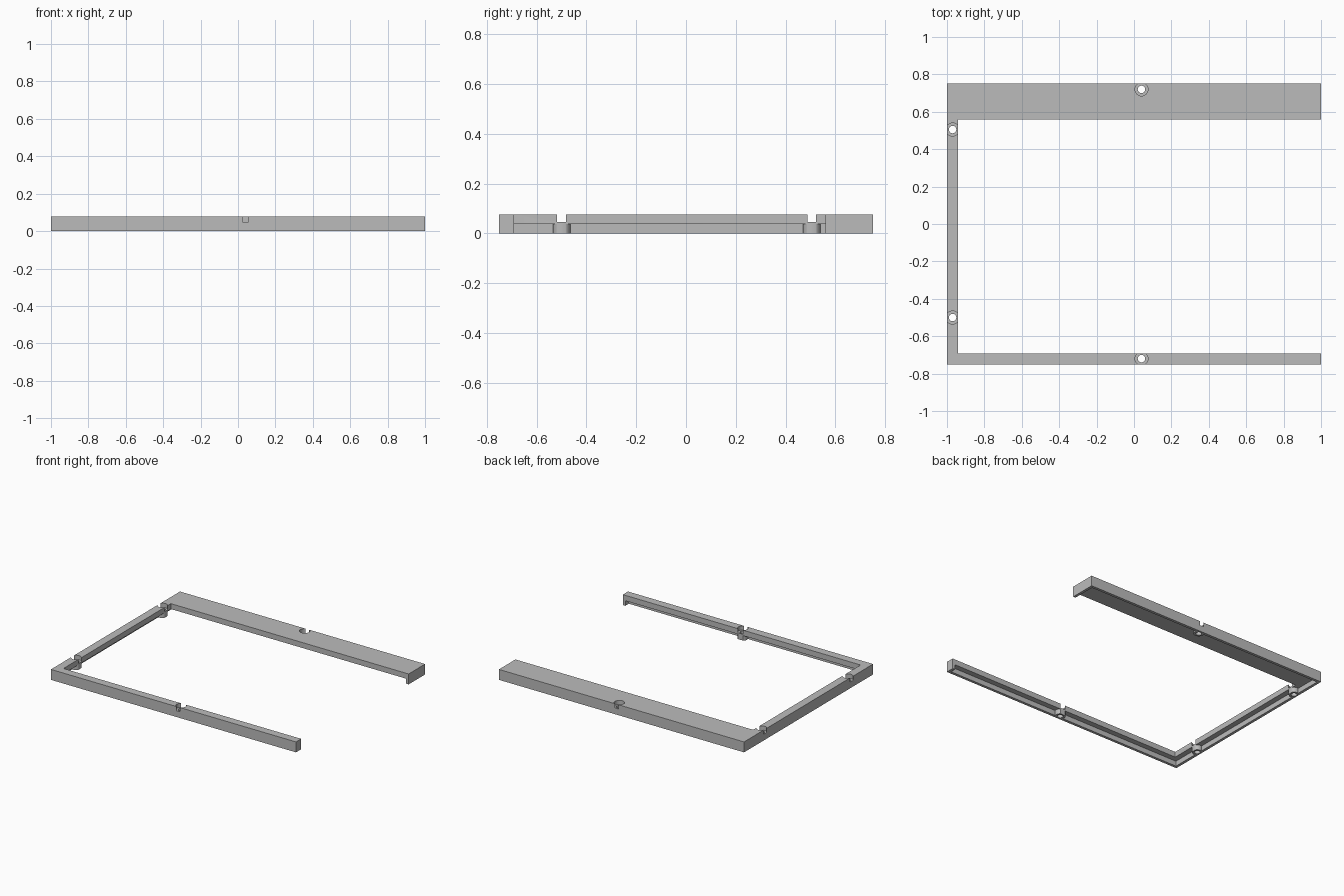
import bpy
import bmesh
from mathutils import Matrix

cube = bpy.data.objects.get("Cube")
if cube:
    bpy.data.objects.remove(cube, do_unlink=True)

HEIGHT, LEDGE, SEAT = 0.077, 0.037, 0.046   # total, rabbet ceiling, screw seat
WALL, RAIL = 0.02, 0.06                     # outer wall, narrow rail width
HALF_X, HALF_Y, WIDE_INNER = 1.0, 0.752, 0.56
BORE, HOLE = 0.035, 0.02                    # screw head and shank radii
SCREWS = [(0.04, 0.72), (0.04, -0.72), (-0.97, 0.505), (-0.97, -0.5)]

grey = bpy.data.materials.new("plain grey")
grey.use_nodes = True
grey.diffuse_color = (0.5, 0.5, 0.5, 1)
grey.node_tree.nodes["Principled BSDF"].inputs["Base Color"].default_value = (0.5, 0.5, 0.5, 1)


def add_object(name, bm):
    bmesh.ops.recalc_face_normals(bm, faces=bm.faces)
    mesh = bpy.data.meshes.new(name)
    bm.to_mesh(mesh)
    bm.free()
    mesh.materials.append(grey)
    obj = bpy.data.objects.new(name, mesh)
    bpy.context.collection.objects.link(obj)
    return obj


def prism(name, outline, low, high):
    bm = bmesh.new()
    face = bm.faces.new([bm.verts.new((x, y, low)) for x, y in outline])
    top = bmesh.ops.extrude_face_region(bm, geom=[face])["geom"]
    moved = [v for v in top if isinstance(v, bmesh.types.BMVert)]
    bmesh.ops.translate(bm, verts=moved, vec=(0, 0, high - low))
    return add_object(name, bm)


def pins(name, radius, low, high):
    bm = bmesh.new()
    for x, y in SCREWS:
        bmesh.ops.create_cone(bm, cap_ends=True, segments=32, radius1=radius, radius2=radius,
                              depth=high - low, matrix=Matrix.Translation((x, y, (low + high) / 2)))
    return add_object(name, bm)


def cut(target, cutter):
    mod = target.modifiers.new("cut", "BOOLEAN")
    mod.operation, mod.solver, mod.object = "DIFFERENCE", "EXACT", cutter
    bpy.context.view_layer.objects.active = target
    bpy.ops.object.modifier_apply(modifier=mod.name)
    bpy.data.objects.remove(cutter, do_unlink=True)


# Three-sided frame with one wide rail at the back
inner_x, inner_y = -HALF_X + RAIL, -HALF_Y + RAIL
frame = prism("three_sided_frame", [
    (-HALF_X, -HALF_Y), (HALF_X, -HALF_Y), (HALF_X, inner_y), (inner_x, inner_y),
    (inner_x, WIDE_INNER), (HALF_X, WIDE_INNER), (HALF_X, HALF_Y), (-HALF_X, HALF_Y)], 0, HEIGHT)

# Rabbet under the rails, leaving outer walls, end caps and screw bosses
x, y = HALF_X - WALL, HALF_Y - WALL
recess = prism("recess", [(-x, -y), (x, -y), (x, y), (-x, y)], -0.1, LEDGE)
cut(recess, pins("bosses", BORE, -0.2, 0.2))
cut(frame, recess)

# Screw head seats and through holes
cut(frame, pins("seats", BORE, SEAT, 0.2))
cut(frame, pins("holes", HOLE, -0.2, 0.2))

frame.select_set(True)
bpy.context.view_layer.objects.active = frame
bpy.ops.object.shade_smooth_by_angle()
